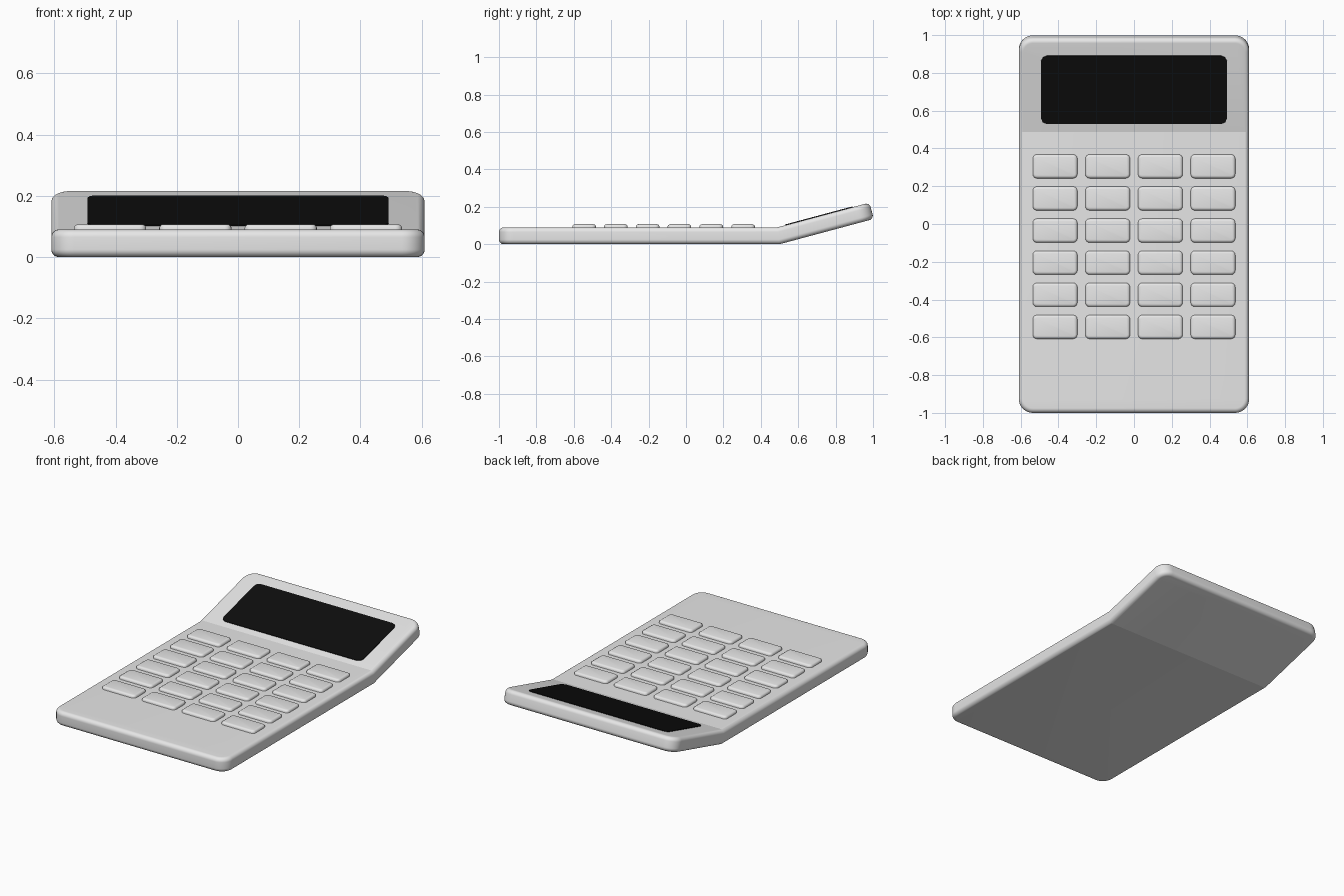
import bpy, bmesh, math

if "Cube" in bpy.data.objects:
    bpy.data.objects.remove(bpy.data.objects["Cube"])

HINGE, TILT = 0.5, math.radians(15)


def material(name, rgb):
    m = bpy.data.materials.new(name)
    m.diffuse_color = (*rgb, 1)
    m.use_nodes = True
    m.node_tree.nodes["Principled BSDF"].inputs["Base Color"].default_value = m.diffuse_color
    return m


def loft(bm, cx, cy, hx, hy, r, rings, segs):
    """Stack rounded rectangles, rings = [(inset, z)], and cap both ends."""
    loops = []
    for inset, z in rings:
        loop = []
        for k, (sx, sy) in enumerate([(1, 1), (-1, 1), (-1, -1), (1, -1)]):
            for i in range(segs + 1):
                a = math.pi / 2 * (k + i / segs)
                x = cx + sx * (hx - r) + (r - inset) * math.cos(a)
                y = cy + sy * (hy - r) + (r - inset) * math.sin(a)
                loop.append(bm.verts.new((x, y, z)))
        loops.append(loop)
    for lo, hi in zip(loops, loops[1:]):
        for i in range(len(lo)):
            j = (i + 1) % len(lo)
            bm.faces.new((lo[i], lo[j], hi[j], hi[i]))
    bm.faces.new(loops[0][::-1])
    bm.faces.new(loops[-1])


def bend(bm):
    """Tilt everything behind the hinge line upward."""
    c, s = math.cos(TILT), math.sin(TILT)
    for v in bm.verts:
        y, z = v.co.y - HINGE, v.co.z
        if abs(y) < 1e-4:
            v.co.y = HINGE - z * math.tan(TILT / 2)
        elif y > 0:
            v.co.y, v.co.z = HINGE + y * c - z * s, y * s + z * c


def finish(bm, name, mat, angle):
    bmesh.ops.recalc_face_normals(bm, faces=bm.faces[:])
    me = bpy.data.meshes.new(name)
    bm.to_mesh(me)
    bm.free()
    me.materials.append(mat)
    ob = bpy.data.objects.new(name, me)
    bpy.context.collection.objects.link(ob)
    bpy.ops.object.select_all(action='DESELECT')
    ob.select_set(True)
    bpy.context.view_layer.objects.active = ob
    bpy.ops.object.shade_smooth_by_angle(angle=math.radians(angle))
    return ob


grey = material("light_grey", (0.8, 0.8, 0.8))
black = material("screen_black", (0.004, 0.004, 0.004))

# body: slab with rounded edges, bent up behind the hinge
T, B, N = 0.09, 0.025, 8
arc = [(B * (1 - math.sin(a)), B * (1 - math.cos(a)))
       for a in (math.pi / 2 * i / N for i in range(N + 1))]
rings = arc + [(i, T - z) for i, z in reversed(arc)]
bm = bmesh.new()
loft(bm, 0, 0.011, 0.61, 1.011, 0.075, rings, N)
bmesh.ops.bisect_plane(bm, geom=bm.verts[:] + bm.edges[:] + bm.faces[:],
                       plane_co=(0, HINGE, 0), plane_no=(0, 1, 0))
bend(bm)
finish(bm, "body", grey, 14)

# screen: thin dark plate with cut corners on the tilted part
bm = bmesh.new()
loft(bm, 0, 0.742, 0.492, 0.187, 0.03, [(0, T - 0.003), (0, T + 0.004)], 2)
bend(bm)
finish(bm, "screen", black, 20)

# keys: 4 columns by 6 rows of soft-edged buttons
key_rings = [(0, 0.08), (0, 0.096), (0.003, 0.102), (0.008, 0.1055), (0.014, 0.107)]
for row in range(6):
    for col in range(4):
        bm = bmesh.new()
        loft(bm, -0.418 + 0.2787 * col, 0.305 - 0.17 * row,
             0.118, 0.063, 0.022, key_rings, 4)
        finish(bm, f"key_{row + 1}_{col + 1}", grey, 35)
